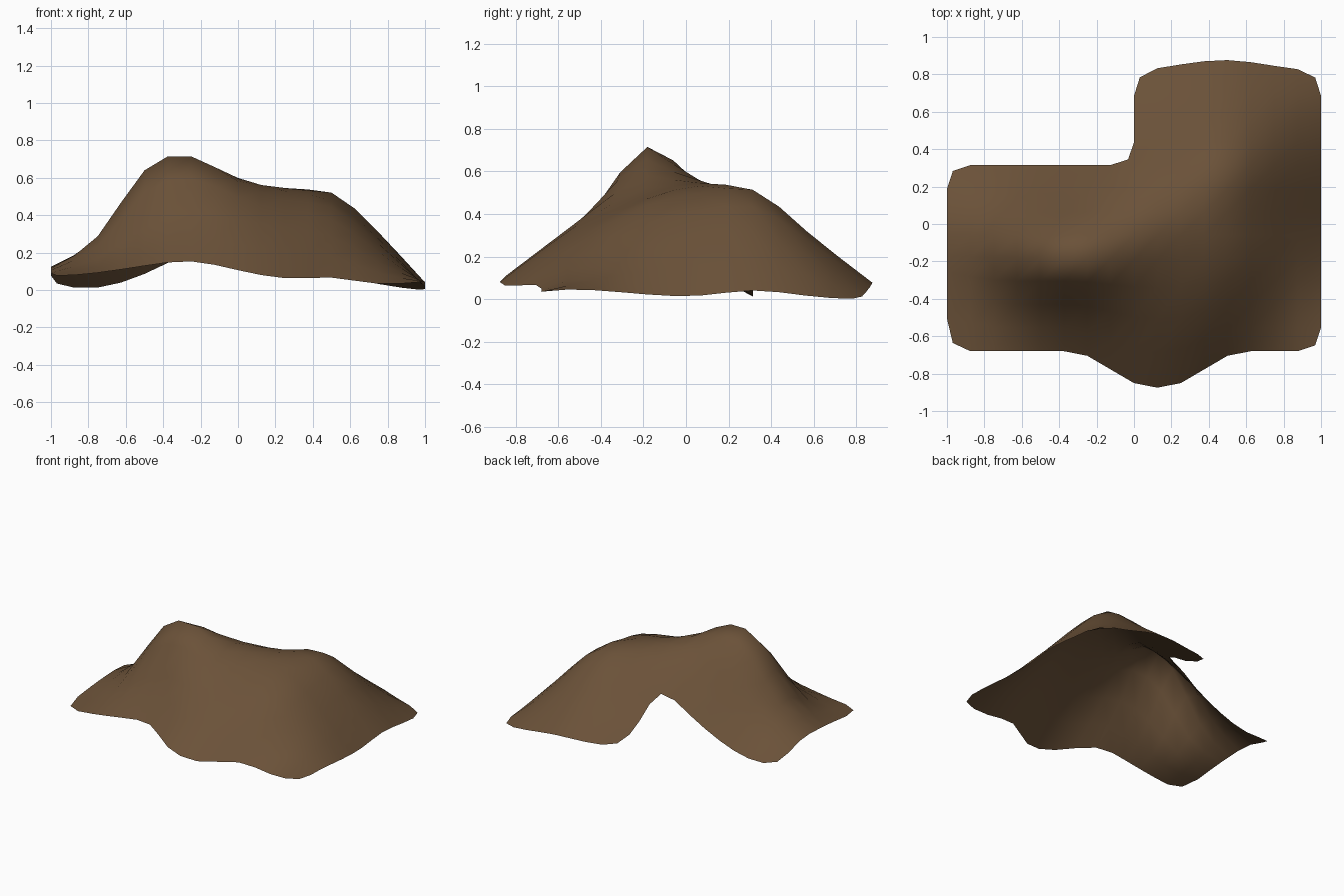
import bpy, bmesh

if "Cube" in bpy.data.objects:
    bpy.data.objects.remove(bpy.data.objects["Cube"])

# Draped sheet: control heights on a quarter-unit cage, softened by subdivision.
# Each row runs from left (x = -1) to right (x = 1); None = cut-away back left.
ROW_Y = [-0.68, -0.43, -0.18, 0.06, 0.315, 0.56, 0.81]
N = None
HEIGHTS = [
    [.07, .09, .13, .165, .105, .055, .075, .025, .045],  # front hem
    [.11, .14, .31, .40, .38, .35, .31, .14, .045],       # front slope
    [.12, .27, .80, .84, .60, .475, .49, .26, .02],       # main ridge
    [.13, .23, .39, .50, .60, .57, .51, .30, .01],        # behind the ridge
    [.025, .0, .08, .21, .37, .47, .60, .33, .05],        # second ridge
    [N, N, N, N, .18, .28, .34, .23, .015],               # back slope
    [N, N, N, N, .09, .075, .085, .03, -.005],            # back hem
]
# Hem vertices pulled outwards: (row, column) -> y shift
PULL = {(0, 4): -.195, (0, 5): -.195, (1, 4): -.07, (1, 5): -.07, (1, 0): .1,
        (6, 5): .045, (6, 6): .075, (6, 7): .035}

bm = bmesh.new()
grid = {}
for r, row in enumerate(HEIGHTS):
    for c, z in enumerate(row):
        if z is not None:
            y = ROW_Y[r] + PULL.get((r, c), 0)
            grid[r, c] = bm.verts.new((-1 + c * 0.25, y, z))
for r in range(len(ROW_Y) - 1):
    for c in range(8):
        ring = [(r, c), (r, c + 1), (r + 1, c + 1), (r + 1, c)]
        if all(k in grid for k in ring):
            bm.faces.new([grid[k] for k in ring])
for f in bm.faces:
    f.smooth = True

mesh = bpy.data.meshes.new("draped_sheet")
bm.to_mesh(mesh)
bm.free()
sheet = bpy.data.objects.new("draped_sheet", mesh)
bpy.context.collection.objects.link(sheet)

# One round of subdivision rounds the corners and folds
sub = sheet.modifiers.new("soften", 'SUBSURF')
sub.levels = sub.render_levels = 1
sub.use_limit_surface = False

# Brown cloth
mat = bpy.data.materials.new("brown cloth")
mat.diffuse_color = (0.145, 0.083, 0.04, 1)
mat.use_nodes = True
mat.node_tree.nodes["Principled BSDF"].inputs["Base Color"].default_value = mat.diffuse_color
mesh.materials.append(mat)
